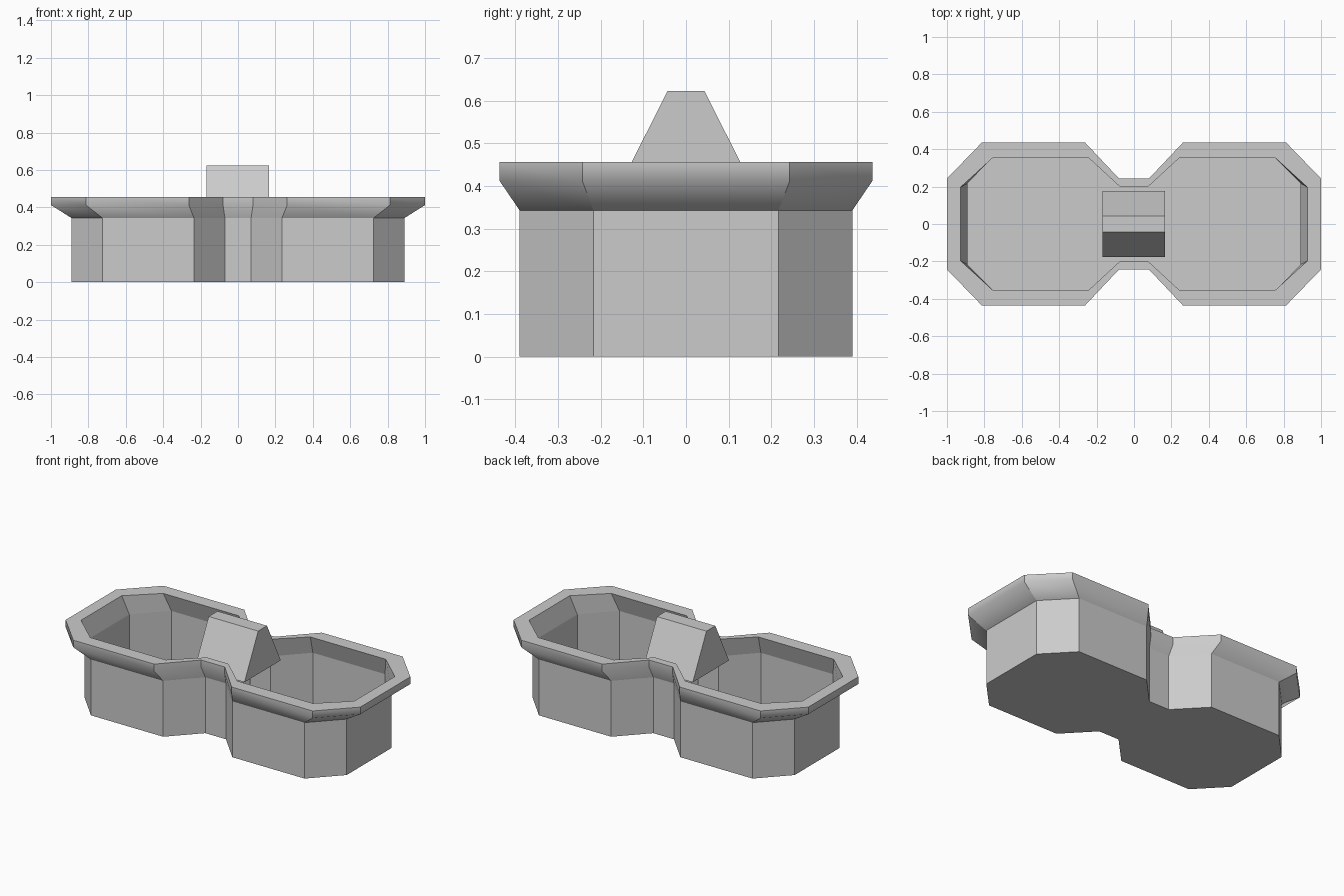
import bpy, bmesh

if "Cube" in bpy.data.objects:
    bpy.data.objects.remove(bpy.data.objects["Cube"])


def outline(quadrant, z):
    """Mirror four corner points into the 16-sided figure-eight outline."""
    q = quadrant
    pts = q + [(x, -y) for x, y in reversed(q)]
    pts += [(-x, -y) for x, y in q] + [(-x, y) for x, y in reversed(q)]
    return [(x, y, z) for x, y in pts]


def loft(name, rings, close=False, cap_first=False, smooth_ring=None):
    bm = bmesh.new()
    loops = [[bm.verts.new(p) for p in ring] for ring in rings]
    pairs = list(zip(loops, loops[1:]))
    if close:
        pairs.append((loops[-1], loops[0]))
    for a, b in pairs:
        n = len(a)
        for i in range(n):
            j = (i + 1) % n
            bm.faces.new((a[i], a[j], b[j], b[i]))
    if cap_first:
        bm.faces.new(loops[0])
    bmesh.ops.recalc_face_normals(bm, faces=bm.faces)
    # One ring may be shaded softly, all other edges stay sharp
    if smooth_ring is not None:
        soft = set(loops[smooth_ring])
        for f in bm.faces:
            f.smooth = True
        for e in bm.edges:
            e.smooth = all(v in soft for v in e.verts)
    mesh = bpy.data.meshes.new(name)
    bm.to_mesh(mesh)
    bm.free()
    obj = bpy.data.objects.new(name, mesh)
    bpy.context.collection.objects.link(obj)
    return obj


wall = [(0.07, 0.217), (0.235, 0.39), (0.725, 0.39), (0.89, 0.217)]
rim_outer = [(0.08, 0.243), (0.263, 0.437), (0.812, 0.437), (1.0, 0.243)]
rim_inner = [(0.073, 0.197), (0.243, 0.354), (0.755, 0.354), (0.927, 0.197)]

# Thin-walled double bowl with a flat floor
loft("double_bowl", [outline(wall, 0), outline(wall, 0.343)], cap_first=True)

# Flared rim, hollow at the centre
loft("flared_rim", [outline(wall, 0.343), outline(rim_outer, 0.412),
                    outline(rim_outer, 0.456), outline(rim_inner, 0.456)],
     close=True, smooth_ring=1)

# Wedge-shaped handle bridging the neck
profile = [(-0.176, 0.36), (0.176, 0.36), (0.043, 0.623), (-0.043, 0.623)]
handle = loft("centre_handle", [[(x, y, z) for y, z in profile] for x in (-0.169, 0.167)],
              cap_first=True)
bm = bmesh.new()
bm.from_mesh(handle.data)
bmesh.ops.holes_fill(bm, edges=bm.edges)
bmesh.ops.recalc_face_normals(bm, faces=bm.faces)
bm.to_mesh(handle.data)
bm.free()
